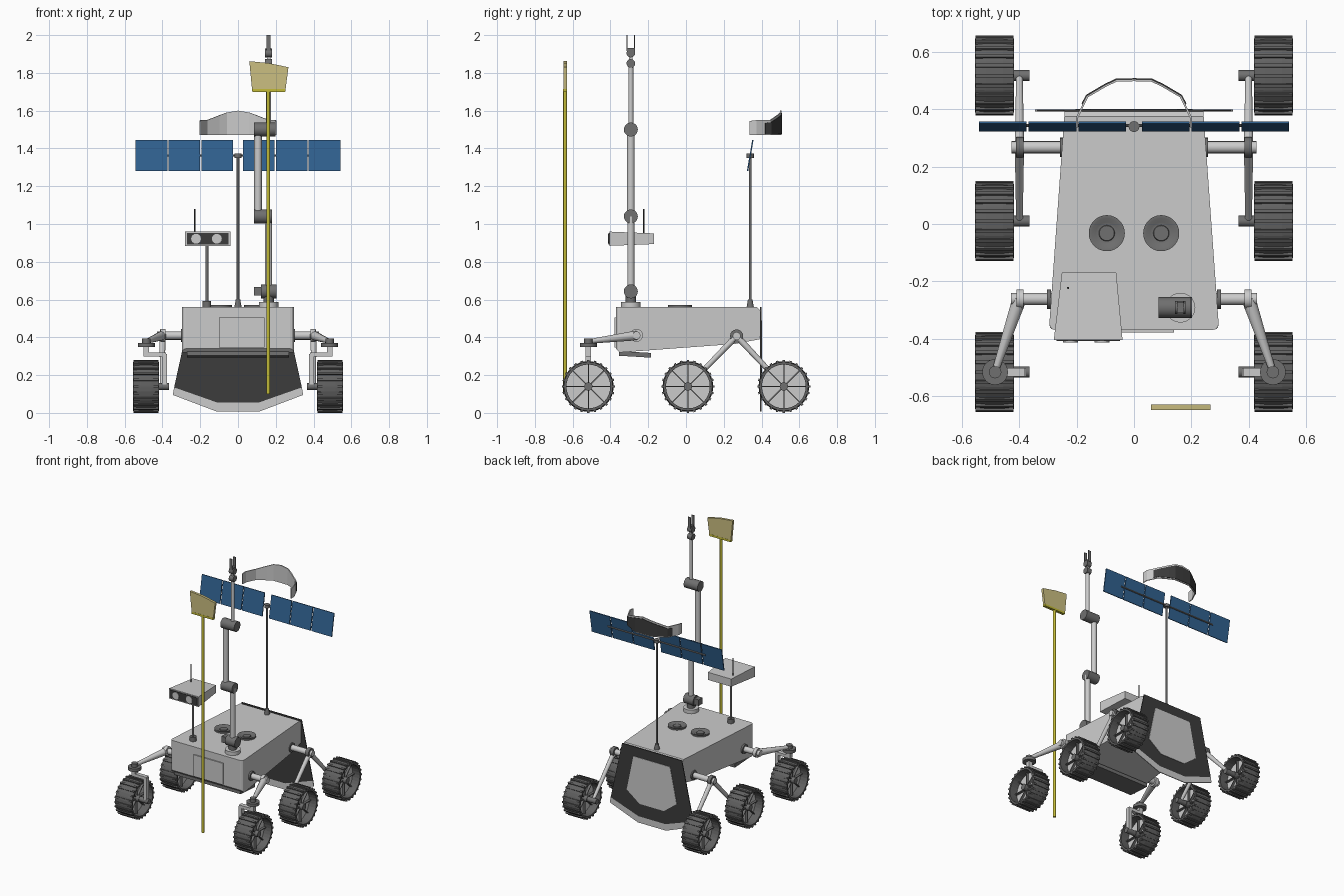
import bpy, bmesh, math
from mathutils import Vector, Matrix

if "Cube" in bpy.data.objects:
    bpy.data.objects.remove(bpy.data.objects["Cube"])


def mat(name, *c):
    m = bpy.data.materials.new(name)
    m.diffuse_color = (*c, 1)
    m.use_nodes = True
    m.node_tree.nodes["Principled BSDF"].inputs["Base Color"].default_value = m.diffuse_color
    return m


LIGHT = mat("light grey", 0.6, 0.6, 0.6)
MID = mat("mid grey", 0.16, 0.16, 0.16)
TYRE = mat("wheel grey", 0.12, 0.12, 0.12)
DARK = mat("charcoal", 0.045, 0.045, 0.045)
BLUE = mat("solar blue", 0.03, 0.12, 0.28)
YELLOW = mat("yellow", 0.55, 0.5, 0.04)
STRAW = mat("straw", 0.6, 0.52, 0.22)


def finish(name, bm, m, smooth=False):
    bmesh.ops.recalc_face_normals(bm, faces=bm.faces)
    me = bpy.data.meshes.new(name)
    bm.to_mesh(me)
    bm.free()
    me.materials.append(m)
    ob = bpy.data.objects.new(name, me)
    bpy.context.collection.objects.link(ob)
    if smooth:
        bpy.context.view_layer.objects.active = ob
        bpy.ops.object.select_all(action='DESELECT')
        ob.select_set(True)
        bpy.ops.object.shade_smooth_by_angle(angle=math.radians(40))
    return ob


def add_rod(bm, a, b, r, r2=None, n=16):
    a, b = Vector(a), Vector(b)
    d = b - a
    M = Matrix.Translation((a + b) / 2) @ d.to_track_quat('Z', 'Y').to_matrix().to_4x4()
    bmesh.ops.create_cone(bm, cap_ends=True, segments=n, radius1=r,
                          radius2=r if r2 is None else r2, depth=d.length, matrix=M)


def rod(name, a, b, r, m, r2=None, n=16):
    bm = bmesh.new()
    add_rod(bm, a, b, r, r2, n)
    return finish(name, bm, m, True)


def add_box(bm, c, s, rot=Matrix()):
    bmesh.ops.create_cube(bm, size=1, matrix=Matrix.Translation(c) @ rot @ Matrix.Diagonal((*s, 1)))


def box(name, c, s, m, rot=Matrix()):
    bm = bmesh.new()
    add_box(bm, c, s, rot)
    return finish(name, bm, m)


def plate(name, pts, y, t, m):
    """Outline in x, z, thickened along y."""
    bm = bmesh.new()
    f = bm.faces.new([bm.verts.new((x, y, z)) for x, z in pts])
    r = bmesh.ops.extrude_face_region(bm, geom=[f])
    bmesh.ops.translate(bm, vec=(0, t, 0), verts=[v for v in r['geom'] if isinstance(v, bmesh.types.BMVert)])
    return finish(name, bm, m)


# Body: side profile extruded across, tapering to the rear
side = [(-0.37, 0.56), (0.375, 0.56), (0.395, 0.54), (0.39, 0.39), (0.26, 0.365), (-0.35, 0.32), (-0.37, 0.34)]
bm = bmesh.new()
rings = [[bm.verts.new((s * (0.297 - 0.055 * (y + 0.37) / 0.765), y, z)) for y, z in side] for s in (-1, 1)]
for r in rings:
    bm.faces.new(r)
for i in range(len(side)):
    j = (i + 1) % len(side)
    bm.faces.new([rings[0][i], rings[0][j], rings[1][j], rings[1][i]])
edges = [e for e in bm.edges if all(v.co.y < -0.36 for v in e.verts) and abs(e.verts[0].co.x - e.verts[1].co.x) < 0.1]
bmesh.ops.bevel(bm, geom=edges, offset=0.022, segments=3, affect='EDGES', profile=0.5)
finish("body", bm, LIGHT)
box("front_hatch", (0.02, -0.372, 0.425), (0.24, 0.012, 0.16), LIGHT)
box("front_lip", (0, -0.27, 0.31), (0.54, 0.17, 0.025), MID, Matrix.Rotation(-0.06, 4, 'X'))

# Rear shield with pale inset and pale lower rim


def sym(pts):
    return pts + [(-x, z) for x, z in reversed(pts)]


plate("rear_shield", sym([(0.245, 0.56), (0.338, 0.135), (0.11, 0.055)]), 0.393, 0.006, DARK)
plate("shield_inset", sym([(0.15, 0.49), (0.205, 0.23), (0.1, 0.15)]), 0.398, 0.004, LIGHT)
plate("shield_rim", [(0.338, 0.135), (0.345, 0.095), (0.115, 0.008), (-0.115, 0.008), (-0.345, 0.095),
                     (-0.338, 0.135), (-0.11, 0.055), (0.11, 0.055)], 0.393, 0.006, LIGHT)

# Round deck vents
for s in (-1, 1):
    bm = bmesh.new()
    prof = [(0.063, 0.555), (0.063, 0.571), (0.052, 0.571), (0.038, 0.562), (0.028, 0.562), (0.026, 0.568), (0, 0.568)]
    vs = [bm.verts.new((r, 0, z)) for r, z in prof]
    es = [bm.edges.new(p) for p in zip(vs, vs[1:])]
    bmesh.ops.spin(bm, geom=vs + es, cent=(0, 0, 0), axis=(0, 0, 1), angle=2 * math.pi, steps=28)
    bmesh.ops.remove_doubles(bm, verts=bm.verts, dist=1e-4)
    bmesh.ops.translate(bm, vec=(s * 0.095, -0.032, 0), verts=bm.verts)
    finish("deck_vent", bm, MID, True)

# Wheels: rim, cleats, spokes and centre disc share meshes


def make_wheel():
    rim = bmesh.new()
    prof = [(-0.068, 0.116), (-0.068, 0.129), (-0.03, 0.134), (0.03, 0.134), (0.068, 0.129), (0.068, 0.116), (-0.068, 0.116)]
    vs = [rim.verts.new((x, 0, r)) for x, r in prof]
    es = [rim.edges.new(p) for p in zip(vs, vs[1:])]
    bmesh.ops.spin(rim, geom=vs + es, cent=(0, 0, 0), axis=(1, 0, 0), angle=2 * math.pi, steps=32)
    bmesh.ops.remove_doubles(rim, verts=rim.verts, dist=1e-4)
    for i in range(24):
        R = Matrix.Rotation(i * math.tau / 24, 4, 'X')
        add_box(rim, R @ Vector((0, 0, 0.1335)), (0.134, 0.012, 0.013), R)
    spokes = bmesh.new()
    for i in range(8):
        R = Matrix.Rotation(i * math.tau / 8, 4, 'X')
        add_box(spokes, R @ Vector((0, 0, 0.065)), (0.05, 0.006, 0.11), R)
    add_rod(spokes, (-0.05, 0, 0), (0.05, 0, 0), 0.022)
    disc = bmesh.new()
    add_rod(disc, (-0.008, 0, 0), (0.008, 0, 0), 0.118, n=32)
    return [finish("wheel_rim", rim, TYRE), finish("wheel_spokes", spokes, MID),
            finish("wheel_disc", disc, LIGHT)]


wheel = make_wheel()
first = True
for s in (-1, 1):
    for y in (-0.517, 0.01, 0.518):
        for part in wheel:
            ob = part if first else part.copy()
            if not first:
                bpy.context.collection.objects.link(ob)
            ob.location = (s * 0.487, y, 0.14)
        first = False
        rod("wheel_hub", (s * 0.365, y, 0.14), (s * 0.45, y, 0.14), 0.019, MID)

    # Rear rocker: axle, collar and two legs
    p = (s * 0.4, 0.268, 0.407)
    rod("rear_axle", (s * 0.23, 0.268, 0.407), (s * 0.428, 0.268, 0.407), 0.021, LIGHT)
    rod("rear_collar", (s * 0.385, 0.268, 0.407), (s * 0.412, 0.268, 0.407), 0.035, MID)
    rod("rear_flange", (s * 0.245, 0.268, 0.407), (s * 0.258, 0.268, 0.407), 0.034, MID)
    for y in (0.01, 0.518):
        rod("rear_leg", p, (s * 0.4, y, 0.14), 0.017, LIGHT, 0.012, 10)

    # Front arm with steering pivot and wheel bracket
    rod("front_axle", (s * 0.27, -0.262, 0.41), (s * 0.43, -0.262, 0.41), 0.021, LIGHT)
    rod("front_collar", (s * 0.385, -0.262, 0.41), (s * 0.41, -0.262, 0.41), 0.034, LIGHT)
    rod("front_flange", (s * 0.29, -0.262, 0.41), (s * 0.303, -0.262, 0.41), 0.034, MID)
    rod("front_arm", (s * 0.4, -0.262, 0.41), (s * 0.485, -0.515, 0.378), 0.026, LIGHT, 0.012, 10)
    rod("steering_disc", (s * 0.485, -0.517, 0.348), (s * 0.485, -0.517, 0.37), 0.045, MID, n=24)
    rod("steering_cap", (s * 0.485, -0.517, 0.37), (s * 0.485, -0.517, 0.395), 0.022, MID)
    box("bracket_stem", (s * 0.485, -0.517, 0.327), (0.03, 0.03, 0.05), LIGHT)
    box("bracket_bar", (s * 0.44, -0.517, 0.31), (0.12, 0.03, 0.022), LIGHT)
    box("bracket_leg", (s * 0.39, -0.517, 0.222), (0.026, 0.03, 0.18), LIGHT)

# Jointed arm standing on the deck
AX, AY = 0.162, -0.292
rod("arm_base", (AX, AY, 0.555), (AX, AY, 0.587), 0.052, LIGHT, n=28)
rod("arm_turret", (AX, AY, 0.58), (AX, AY, 0.64), 0.028, MID)
for z, x0, x1 in ((0.643, 0.122, 0.203), (1.04, 0.085, 0.18), (1.5, 0.085, 0.198)):
    rod("arm_joint", (x0, AY, z), (x1, AY, z), 0.037, MID, n=20)
box("turret_motor", (0.105, AY, 0.645), (0.04, 0.045, 0.045), MID)
rod("lower_arm", (AX, AY, 0.64), (AX, AY, 1.04), 0.019, LIGHT)
rod("middle_arm", (0.106, AY, 1.04), (0.106, AY, 1.5), 0.02, LIGHT)
rod("upper_arm", (AX, AY, 1.5), (AX, AY, 1.85), 0.013, LIGHT)
for z in (1.85, 1.905):
    rod("wrist_joint", (AX - 0.018, AY, z), (AX + 0.018, AY, z), 0.023, MID)
box("wrist_link", (AX, AY, 1.88), (0.018, 0.018, 0.06), LIGHT)
box("gripper_palm", (AX, AY, 1.925), (0.024, 0.046, 0.016), MID)
for s in (-1, 1):
    box("gripper_finger", (AX, AY + s * 0.02, 1.962), (0.022, 0.006, 0.076), MID)

# Camera head on its post
rod("camera_foot", (-0.165, -0.29, 0.555), (-0.165, -0.29, 0.592), 0.023, MID)
rod("camera_post", (-0.165, -0.29, 0.58), (-0.165, -0.29, 0.9), 0.008, MID, n=10)
bm = bmesh.new()
add_box(bm, (-0.16, -0.287, 0.922), (0.24, 0.236, 0.075))
for v in bm.verts:
    if v.co.y > -0.25:
        v.co.x = -0.157 + (v.co.x + 0.16) * 0.79
        v.co.z = 0.922 + (v.co.z - 0.922) * 0.75
finish("camera_housing", bm, LIGHT)
box("camera_face", (-0.16, -0.406, 0.922), (0.222, 0.006, 0.06), DARK)
for x in (-0.222, -0.112):
    rod("camera_lens", (x, -0.4, 0.922), (x, -0.413, 0.922), 0.026, LIGHT, n=24)
rod("camera_aerial", (-0.23, -0.223, 0.94), (-0.23, -0.223, 1.08), 0.004, DARK, n=8)

# Solar wings on a thin post
rod("solar_foot", (0, 0.34, 0.555), (0, 0.34, 0.6), 0.02, MID, 0.012)
rod("solar_post", (0, 0.34, 0.59), (0, 0.34, 1.365), 0.007, MID, n=10)
rod("solar_bar", (-0.4, 0.344, 1.363), (0.4, 0.344, 1.363), 0.006, MID, n=8)
rod("solar_hub", (0, 0.34, 1.35), (0, 0.34, 1.372), 0.019, MID)
for s in (-1, 1):
    for x in (0.111, 0.284, 0.458):
        box("solar_panel", (s * x, 0.34, 1.363), (0.167, 0.007, 0.167), BLUE, Matrix.Rotation(-0.17, 4, 'X'))

# Floating curved visor: wall following an arc, dark on its outer middle


def wall(name, pts, t, m):
    bm = bmesh.new()
    rows = [[bm.verts.new((x, y, z)) for z in (z0, z1)] for x, y, z0, z1 in pts]
    for a, b in zip(rows, rows[1:]):
        bm.faces.new([a[0], b[0], b[1], a[1]])
    ob = finish(name, bm, m)
    sol = ob.modifiers.new("thickness", 'SOLIDIFY')
    sol.thickness, sol.offset = t, 0


arc = [(0.2, 0.336, 1.47, 1.545), (0.198, 0.373, 1.47, 1.55), (0.163, 0.445, 1.47, 1.55), (0.1, 0.482, 1.47, 1.575),
       (0.06, 0.501, 1.47, 1.59), (0, 0.502, 1.47, 1.6)]
wall("visor", arc + [(-x, y, a, b) for x, y, a, b in arc[-2::-1]], 0.007, LIGHT)
dark = [(x + 0.002, y + 0.005, 1.477, b - 0.012) for x, y, a, b in arc[2:]]
dark.insert(0, (0.182, 0.42, 1.477, 1.535))
wall("visor_lining", dark + [(-x, y, a, b) for x, y, a, b in dark[-2::-1]], 0.004, DARK)

# Broom in front
rod("broom_pole", (0.16, -0.64, 0.1), (0.16, -0.64, 1.71), 0.01, YELLOW, n=10)
plate("broom_band", [(0.076, 1.7), (0.25, 1.7), (0.252, 1.715), (0.074, 1.715)], -0.65, 0.02, YELLOW)
plate("broom_head", [(0.074, 1.715), (0.252, 1.715), (0.267, 1.83), (0.16, 1.852), (0.06, 1.862)], -0.649, 0.018, STRAW)
